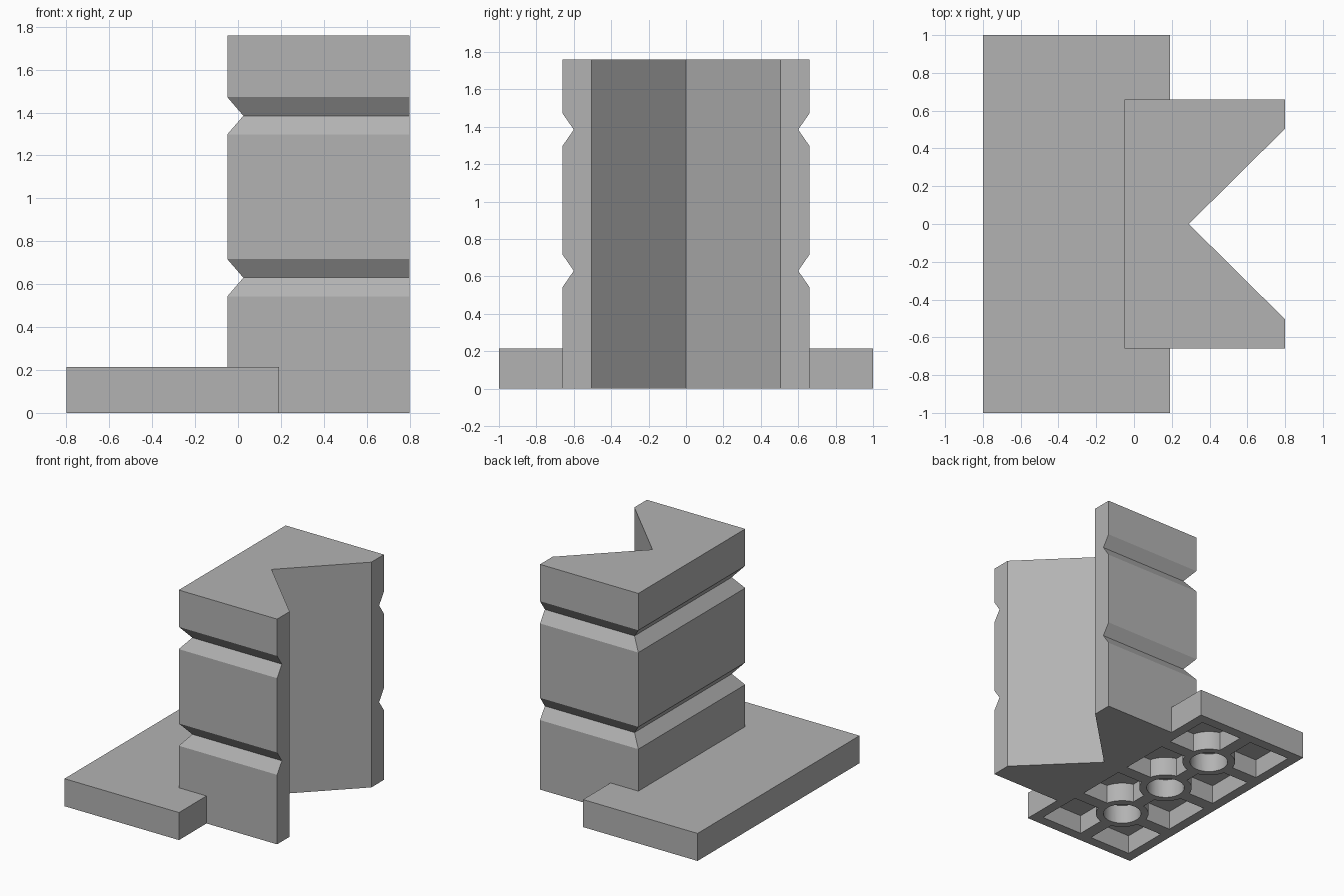
import bpy, bmesh
from mathutils import Matrix

cube = bpy.data.objects.get("Cube")
if cube:
    bpy.data.objects.remove(cube, do_unlink=True)

grey = bpy.data.materials.new("mid grey")
grey.use_nodes = True
colour = (0.45, 0.45, 0.45, 1)
grey.diffuse_color = colour
grey.node_tree.nodes["Principled BSDF"].inputs["Base Color"].default_value = colour


def finish(name, bm):
    bmesh.ops.recalc_face_normals(bm, faces=bm.faces)
    mesh = bpy.data.meshes.new(name)
    bm.to_mesh(mesh)
    bm.free()
    mesh.materials.append(grey)
    obj = bpy.data.objects.new(name, mesh)
    bpy.context.collection.objects.link(obj)
    return obj


def add_box(bm, lo, hi):
    size = [b - a for a, b in zip(lo, hi)]
    mid = [(a + b) / 2 for a, b in zip(lo, hi)]
    bmesh.ops.create_cube(bm, size=1, matrix=Matrix.Translation(mid) @ Matrix.Diagonal((*size, 1)))


def add_cylinder(bm, x, y, radius, z0, z1):
    bmesh.ops.create_cone(bm, cap_ends=True, segments=32, radius1=radius, radius2=radius,
                          depth=z1 - z0, matrix=Matrix.Translation((x, y, (z0 + z1) / 2)))


def combine(target, tool, operation):
    mod = target.modifiers.new(operation.lower(), "BOOLEAN")
    mod.operation, mod.object, mod.solver = operation, tool, "EXACT"
    bpy.context.view_layer.objects.active = target
    bpy.ops.object.modifier_apply(modifier=mod.name)
    bpy.data.objects.remove(tool, do_unlink=True)


PLATE_X, PLATE_TOP, DEPTH = (-0.80, 0.19), 0.215, 0.15
MID_X = sum(PLATE_X) / 2
WALL, RIB = 0.08, 0.05
TUBES_Y = (-0.5, 0, 0.5)

# Base plate
bm = bmesh.new()
add_box(bm, (PLATE_X[0], -1, 0), (PLATE_X[1], 1, PLATE_TOP))
body = finish("grooved_pillar_on_plate", bm)

# Pillar: notched outline stacked in layers, pinched inward at the two grooves
bm = bmesh.new()
layers = [(0, 0)]
for z in (0.63, 1.385):
    layers += [(z - 0.087, 0), (z, 1), (z + 0.087, 0)]
layers.append((1.76, 0))
rings = []
for z, pinch in layers:
    back, side = -0.05 + 0.075 * pinch, 0.66 - 0.06 * pinch
    outline = [(back, -side), (0.8, -side), (0.8, -0.505), (0.29, 0),
               (0.8, 0.505), (0.8, side), (back, side)]
    rings.append([bm.verts.new((x, y, z)) for x, y in outline])
for low, high in zip(rings, rings[1:]):
    for i in range(len(low)):
        j = (i + 1) % len(low)
        bm.faces.new((low[i], low[j], high[j], high[i]))
bm.faces.new(rings[0])
bm.faces.new(rings[-1])
combine(body, finish("pillar", bm), "UNION")

# Pockets under the plate, two rows of four, leaving walls and ribs
bm = bmesh.new()
edges_y = [-1 + WALL] + [y + s * RIB for y in TUBES_Y for s in (-1, 1)] + [1 - WALL]
for x0, x1 in ((PLATE_X[0] + WALL, MID_X - RIB), (MID_X + RIB, PLATE_X[1] - WALL)):
    for y0, y1 in zip(edges_y[::2], edges_y[1::2]):
        add_box(bm, (x0, y0, -0.1), (x1, y1, DEPTH))
combine(body, finish("pockets", bm), "DIFFERENCE")

# Round tubes between the pockets, then their bores
for name, radius, z0, z1, operation in (("tubes", 0.195, 0, DEPTH + 0.02, "UNION"),
                                        ("bores", 0.14, -0.1, DEPTH, "DIFFERENCE")):
    bm = bmesh.new()
    for y in TUBES_Y:
        add_cylinder(bm, MID_X, y, radius, z0, z1)
    combine(body, finish(name, bm), operation)

# Smooth bores, crisp corners
bpy.ops.object.select_all(action="DESELECT")
body.select_set(True)
bpy.context.view_layer.objects.active = body
bpy.ops.object.shade_smooth_by_angle(angle=0.5)
